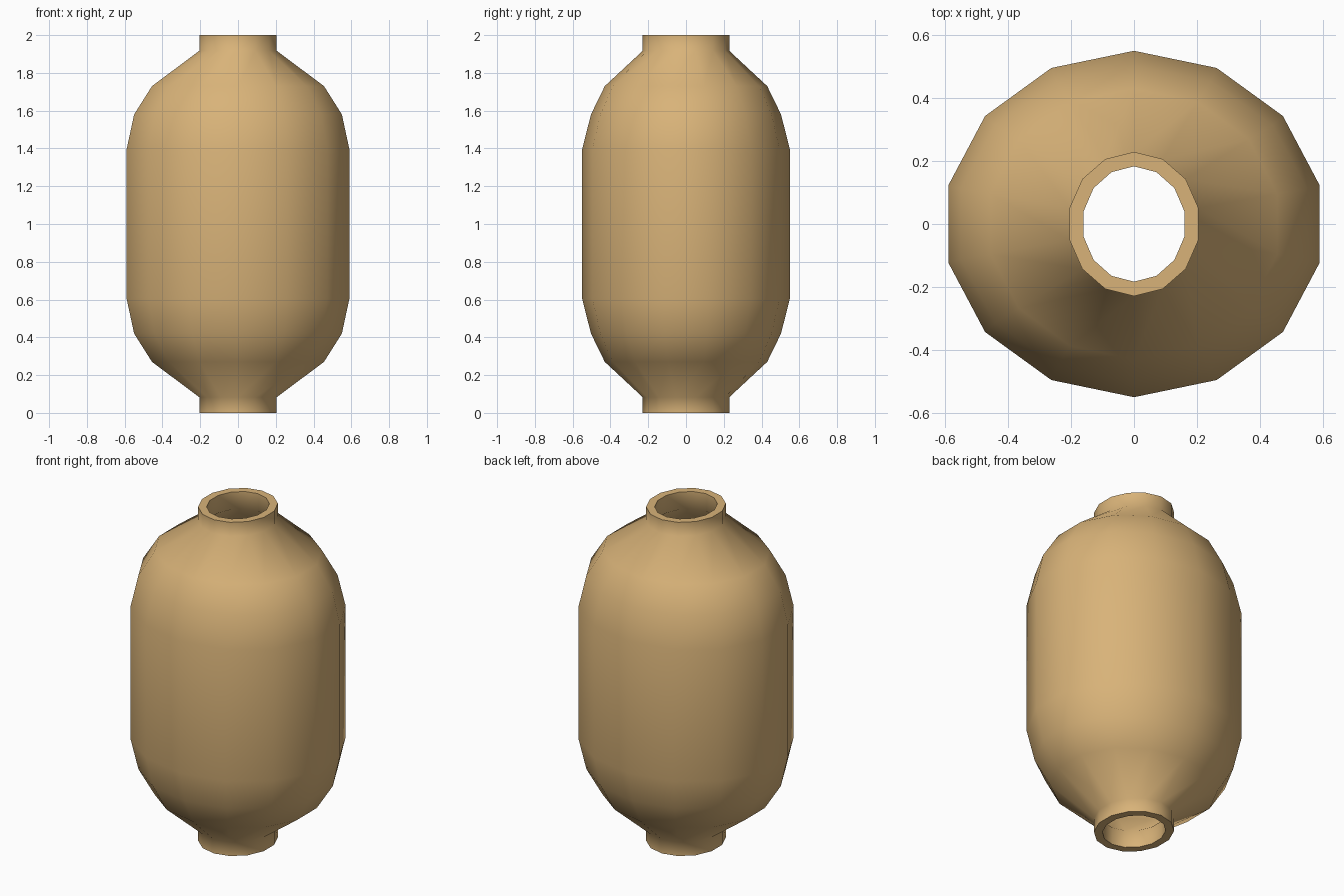
import bpy, bmesh, math

if "Cube" in bpy.data.objects:
    bpy.data.objects.remove(bpy.data.objects["Cube"])

SIDES = 14
WALL = 0.046

# Lower half of the outer profile: (x radius, y radius, z)
half = [(0.21, 0.229, 0.0), (0.21, 0.229, 0.083), (0.467, 0.43, 0.27),
        (0.564, 0.503, 0.42), (0.605, 0.55, 0.605)]
outer = half + [(a, b, 2 - z) for a, b, z in reversed(half)]

# Inner profile, offset by the wall thickness
inner_z = [0.0, 0.105, 0.305, 0.44, 0.61]
inner_half = [(a - WALL, b - WALL, z) for (a, b, _), z in zip(half, inner_z)]
inner = inner_half + [(a, b, 2 - z) for a, b, z in reversed(inner_half)]

# Hollow lantern shell: up the outside, down the inside
bm = bmesh.new()
rings = []
for a, b, z in outer + inner[::-1]:
    ring = []
    for k in range(SIDES):
        t = math.pi / 2 + 2 * math.pi * k / SIDES
        ring.append(bm.verts.new((a * math.cos(t), b * math.sin(t), z)))
    rings.append(ring)
for i, low in enumerate(rings):
    high = rings[(i + 1) % len(rings)]
    for k in range(SIDES):
        n = (k + 1) % SIDES
        bm.faces.new((low[k], low[n], high[n], high[k]))
bmesh.ops.recalc_face_normals(bm, faces=bm.faces)
mesh = bpy.data.meshes.new("lantern_shell")
bm.to_mesh(mesh)
bm.free()

shell = bpy.data.objects.new("lantern_shell", mesh)
bpy.context.collection.objects.link(shell)

# Tan paper colour
tan = bpy.data.materials.new("tan")
tan.diffuse_color = (0.69, 0.45, 0.19, 1)
tan.use_nodes = True
tan.node_tree.nodes["Principled BSDF"].inputs["Base Color"].default_value = tan.diffuse_color
mesh.materials.append(tan)

# Smooth body, sharp rims
bpy.context.view_layer.objects.active = shell
shell.select_set(True)
bpy.ops.object.shade_smooth_by_angle(angle=math.radians(65))
